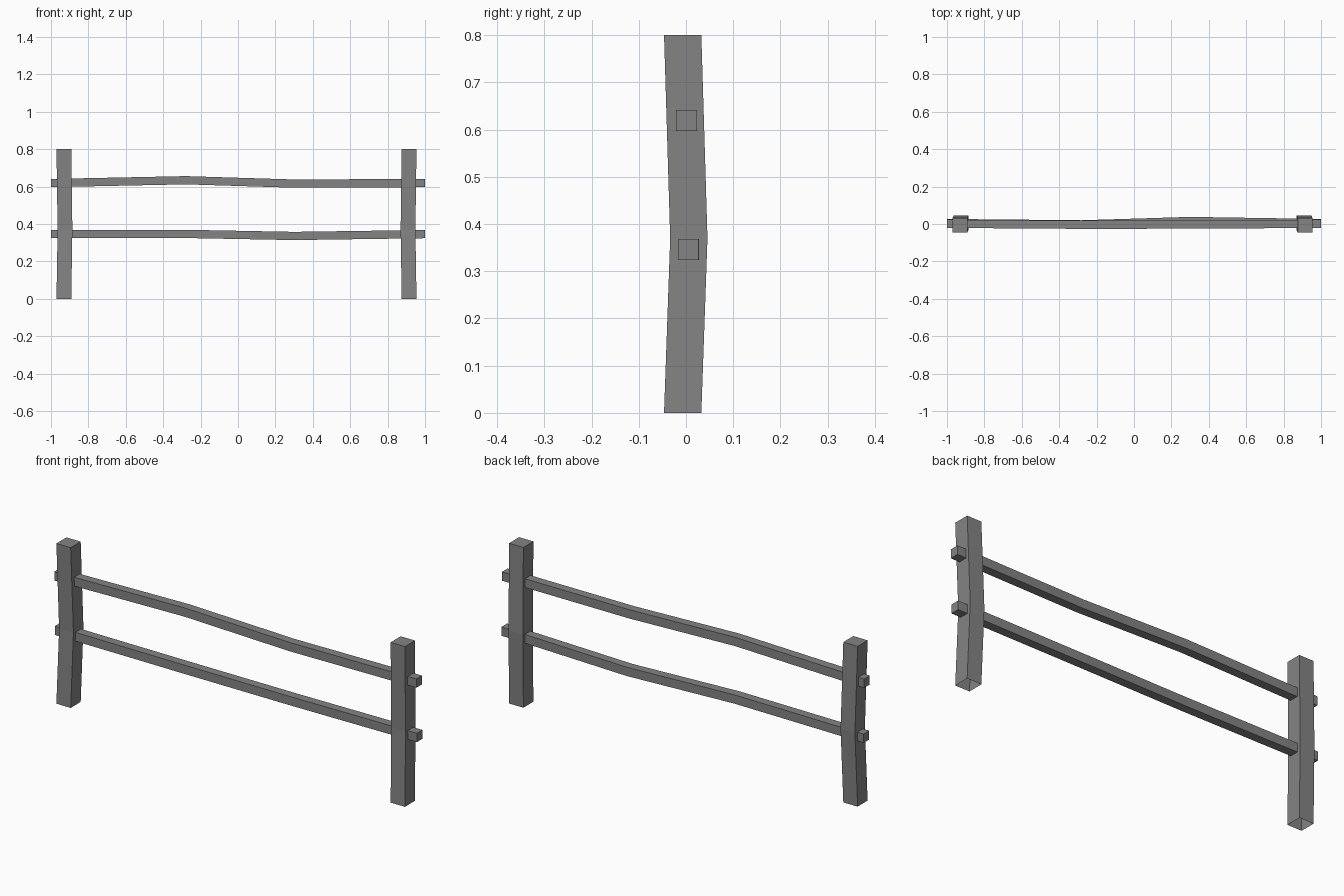
import bpy
import bmesh
from mathutils import Vector

cube = bpy.data.objects.get("Cube")
if cube:
    bpy.data.objects.remove(cube, do_unlink=True)

# Single weathered grey material
grey = bpy.data.materials.new("weathered_grey")
grey.use_nodes = True
colour = (0.23, 0.23, 0.23, 1)
grey.diffuse_color = colour
shader = grey.node_tree.nodes["Principled BSDF"]
shader.inputs["Base Color"].default_value = colour
shader.inputs["Roughness"].default_value = 0.9


def beam(name, path, u, v, size, cap_start=True):
    """Sweep a square section, spanned by u and v, along the path points."""
    u, v, h = Vector(u), Vector(v), size / 2
    bm = bmesh.new()
    rings = [[bm.verts.new(Vector(p) + u * a * h + v * b * h)
              for a, b in ((-1, -1), (1, -1), (1, 1), (-1, 1))] for p in path]
    for low, high in zip(rings, rings[1:]):
        for i in range(4):
            j = (i + 1) % 4
            bm.faces.new((low[i], low[j], high[j], high[i]))
    if cap_start:
        bm.faces.new(rings[0][::-1])
    bm.faces.new(rings[-1])
    mesh = bpy.data.meshes.new(name)
    bm.to_mesh(mesh)
    bm.free()
    mesh.materials.append(grey)
    obj = bpy.data.objects.new(name, mesh)
    bpy.context.collection.objects.link(obj)


X, Y, Z = (1, 0, 0), (0, 1, 0), (0, 0, 1)

# Posts: bent slightly inward and backward, open underneath
for name, x, bend in (("right_post", -0.931, 0.006), ("left_post", 0.915, -0.006)):
    beam(name, [(x, -0.007, 0), (x + bend, 0.006, 0.37), (x, -0.007, 0.8)],
         X, Y, 0.079, cap_start=False)

# Rails: crooked square poles running through both posts
beam("upper_rail", [(-1, 0.001, 0.619), (-0.28, -0.004, 0.634),
                    (0.3, -0.003, 0.616), (1, 0.001, 0.619)], Y, Z, 0.044)
beam("lower_rail", [(-1, 0.005, 0.346), (-0.28, -0.002, 0.347),
                    (0.3, 0.016, 0.336), (1, 0.005, 0.346)], Y, Z, 0.044)
